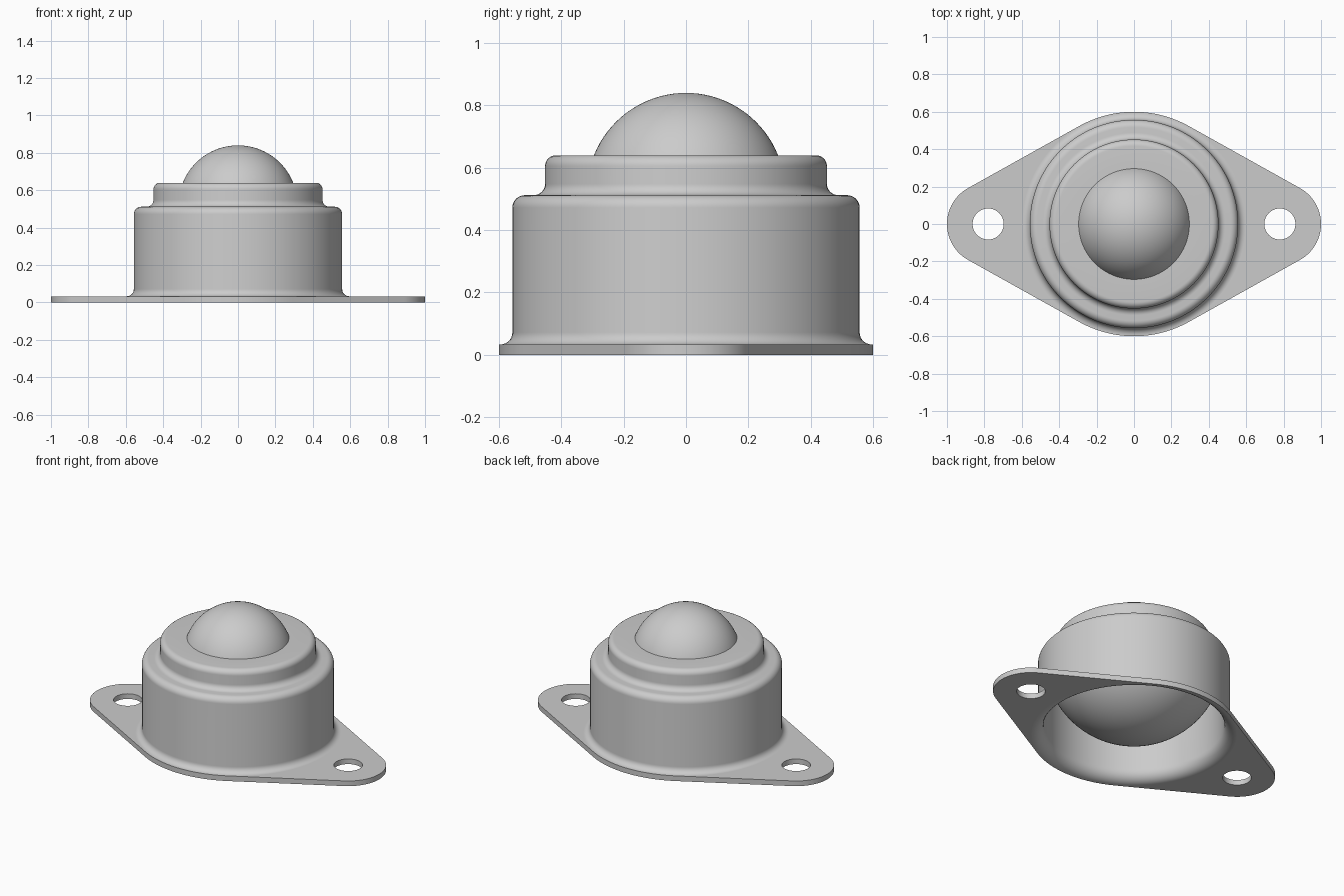
import bpy, bmesh
from math import sin, cos, pi, acos, tan
from mathutils import Vector

if "Cube" in bpy.data.objects:
    bpy.data.objects.remove(bpy.data.objects["Cube"])

SEG = 128
BALL_Z, BALL_R = 0.522, 0.318
T = 0.033  # sheet thickness


def finish(name, bm):
    bmesh.ops.remove_doubles(bm, verts=bm.verts, dist=1e-5)
    bmesh.ops.recalc_face_normals(bm, faces=bm.faces)
    me = bpy.data.meshes.new(name)
    bm.to_mesh(me)
    bm.free()
    ob = bpy.data.objects.new(name, me)
    bpy.context.collection.objects.link(ob)
    bpy.ops.object.select_all(action='DESELECT')
    ob.select_set(True)
    bpy.context.view_layer.objects.active = ob
    bpy.ops.object.shade_smooth_by_angle(angle=pi / 6)
    return ob


def rounded(points, steps=8):
    """Turn (r, z, fillet) corners into a profile with arcs."""
    out = []
    n = len(points)
    for i, (r, z, f) in enumerate(points):
        p = Vector((r, z))
        if f == 0:
            out.append(p)
            continue
        a = (Vector(points[i - 1][:2]) - p).normalized()
        b = (Vector(points[(i + 1) % n][:2]) - p).normalized()
        # all filleted corners are square
        c = p + (a + b) * f
        for k in range(steps + 1):
            t = k / steps * pi / 2
            out.append(c - b * f * cos(t) - a * f * sin(t))
    return out


def lathe(name, profile, closed):
    bm = bmesh.new()
    vs = [bm.verts.new((p[0], 0, p[1])) for p in profile]
    es = [bm.edges.new(pair) for pair in zip(vs, vs[1:])]
    if closed:
        es.append(bm.edges.new((vs[-1], vs[0])))
    bmesh.ops.spin(bm, geom=vs + es, cent=(0, 0, 0), axis=(0, 0, 1),
                   angle=2 * pi, steps=SEG, use_duplicate=False)
    return finish(name, bm)


def arc(cx, r, a0, a1, n):
    return [(cx + r * cos(a0 + (a1 - a0) * k / n), r * sin(a0 + (a1 - a0) * k / n))
            for k in range(n + 1)]


# Pressed sheet housing: stepped outside, matching inside, flared foot
lathe("housing", rounded([
    (0.597, T, 0), (0.557, T, 0.039), (0.557, 0.512, 0.04), (0.452, 0.512, 0.036),
    (0.452, 0.64, 0.035), (0.296, 0.64, 0), (0.306, 0.607, 0), (0.419, 0.607, 0),
    (0.419, 0.479, 0), (0.524, 0.479, 0), (0.524, 0, 0.072), (0.597, 0, 0)]), True)

# Mounting flange: hull of the centre disc and two ears, with three holes
bm = bmesh.new()
w = acos((0.6 - 0.22) / 0.78)
outline = (arc(0.78, 0.22, -w, w, 32) + arc(0, 0.6, w, pi - w, 32)
           + arc(-0.78, 0.22, pi - w, pi + w, 32) + arc(0, 0.6, pi + w, 2 * pi - w, 32))
loops = [outline, arc(0, 0.596, 0, 2 * pi, SEG)[:-1]]
loops += [arc(s * 0.78, 0.083, 0, 2 * pi, 48)[:-1] for s in (-1, 1)]
edges = []
for pts in loops:
    vs = [bm.verts.new((x, y, 0)) for x, y in pts]
    edges += [bm.edges.new((vs[i - 1], vs[i])) for i in range(len(vs))]
bmesh.ops.triangle_fill(bm, edges=edges, use_beauty=True, use_dissolve=False)
ext = bmesh.ops.extrude_face_region(bm, geom=bm.faces[:])
bmesh.ops.translate(bm, vec=(0, 0, T),
                    verts=[v for v in ext["geom"] if isinstance(v, bmesh.types.BMVert)])
finish("flange", bm)

# Rolling ball
bm = bmesh.new()
bmesh.ops.create_uvsphere(bm, u_segments=96, v_segments=48, radius=BALL_R)
bmesh.ops.translate(bm, vec=(0, 0, BALL_Z), verts=bm.verts)
finish("ball", bm)

# Hemispherical bearing cup filling the inside of the housing
bowl = [(0.521 * sin(k / 32 * pi / 2), BALL_Z - 0.521 * cos(k / 32 * pi / 2))
        for k in range(31)]
cup = lathe("bearing_cup", bowl + [(0.523, 0.478)], False)
# outside of the open bowl faces down
if min(cup.data.polygons, key=lambda p: p.center.z).normal.z > 0:
    cup.data.flip_normals()
